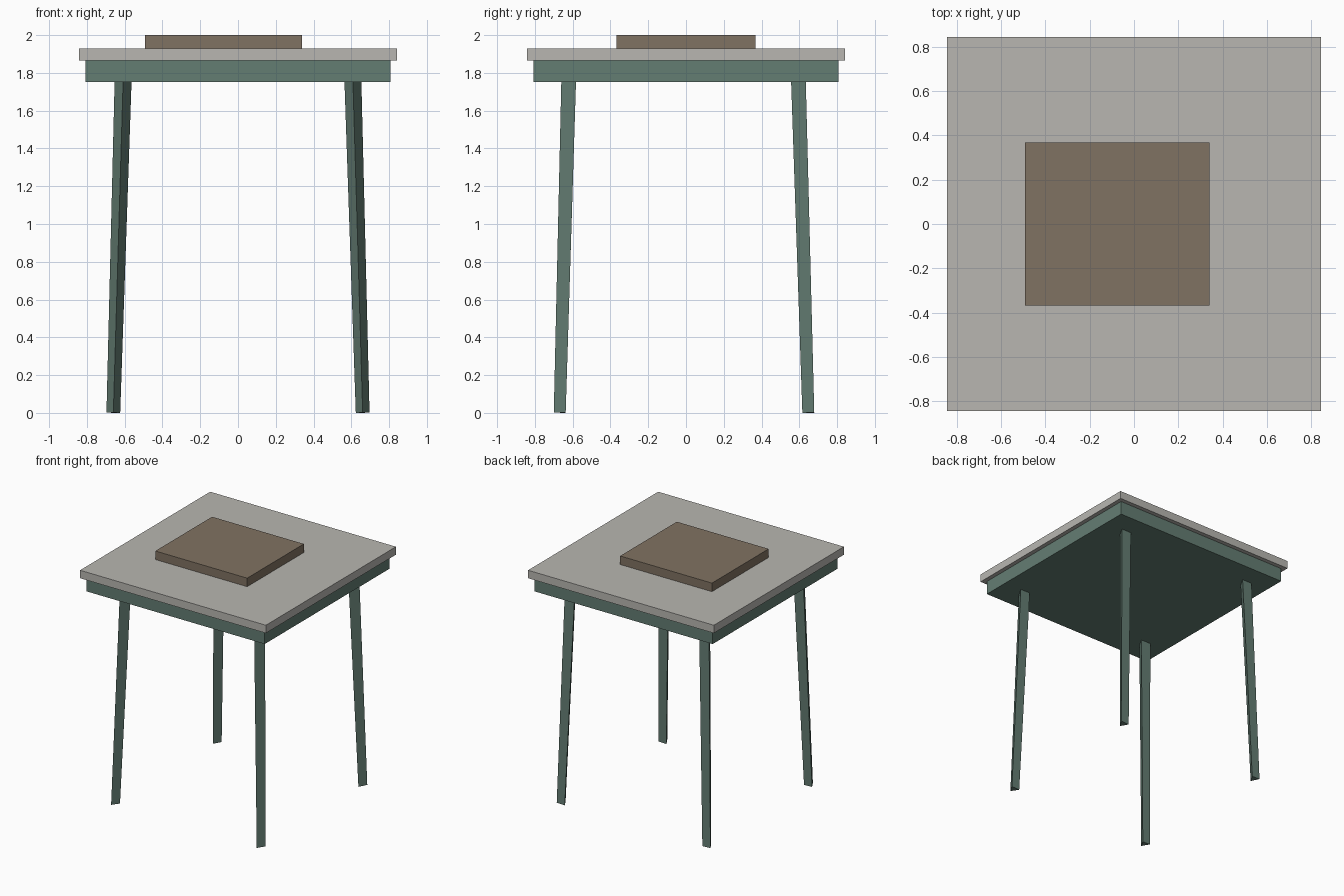
import bpy
from mathutils import Vector

cube = bpy.data.objects.get("Cube")
if cube:
    bpy.data.objects.remove(cube, do_unlink=True)


def make_material(name, color):
    mat = bpy.data.materials.new(name)
    mat.use_nodes = True
    mat.diffuse_color = (*color, 1)
    bsdf = next(n for n in mat.node_tree.nodes if n.type == "BSDF_PRINCIPLED")
    bsdf.inputs["Base Color"].default_value = (*color, 1)
    return mat


grey = make_material("pale grey", (0.48, 0.47, 0.44))
green = make_material("muted green", (0.127, 0.205, 0.171))
brown = make_material("dull brown", (0.216, 0.168, 0.122))


def box(name, low, high, mat):
    low, high = Vector(low), Vector(high)
    bpy.ops.mesh.primitive_cube_add(size=1, location=(low + high) / 2)
    obj = bpy.context.object
    obj.name = name
    obj.scale = high - low
    bpy.ops.object.transform_apply(location=False, rotation=False, scale=True)
    obj.data.materials.append(mat)


def leg(name, sx, sy):
    # Tapered three-sided leg with one edge towards the front, splayed outwards
    foot = Vector((sx * 0.66, sy * 0.658, 0.001))
    head = Vector((sx * 0.607, sy * 0.607, 1.80))
    axis = head - foot
    bpy.ops.mesh.primitive_cone_add(vertices=3, radius1=0.042, radius2=0.052,
                                    depth=axis.length)
    obj = bpy.context.object
    obj.name = name
    for v in obj.data.vertices:
        v.co.x, v.co.y = -v.co.x, -v.co.y
    obj.location = (foot + head) / 2
    obj.rotation_euler = Vector((0, 0, 1)).rotation_difference(axis).to_euler()
    obj.data.materials.append(green)


# Table top, apron and the slab lying on it
box("apron", (-0.807, -0.807, 1.753), (0.807, 0.807, 1.865), green)
box("table_top", (-0.842, -0.842, 1.865), (0.842, 0.842, 1.93), grey)
box("slab", (-0.492, -0.367, 1.93), (0.34, 0.367, 2.0), brown)

# Legs
for side, sx in (("left", 1), ("right", -1)):
    for end, sy in (("front", -1), ("back", 1)):
        leg(f"{end}_{side}_leg", sx, sy)
